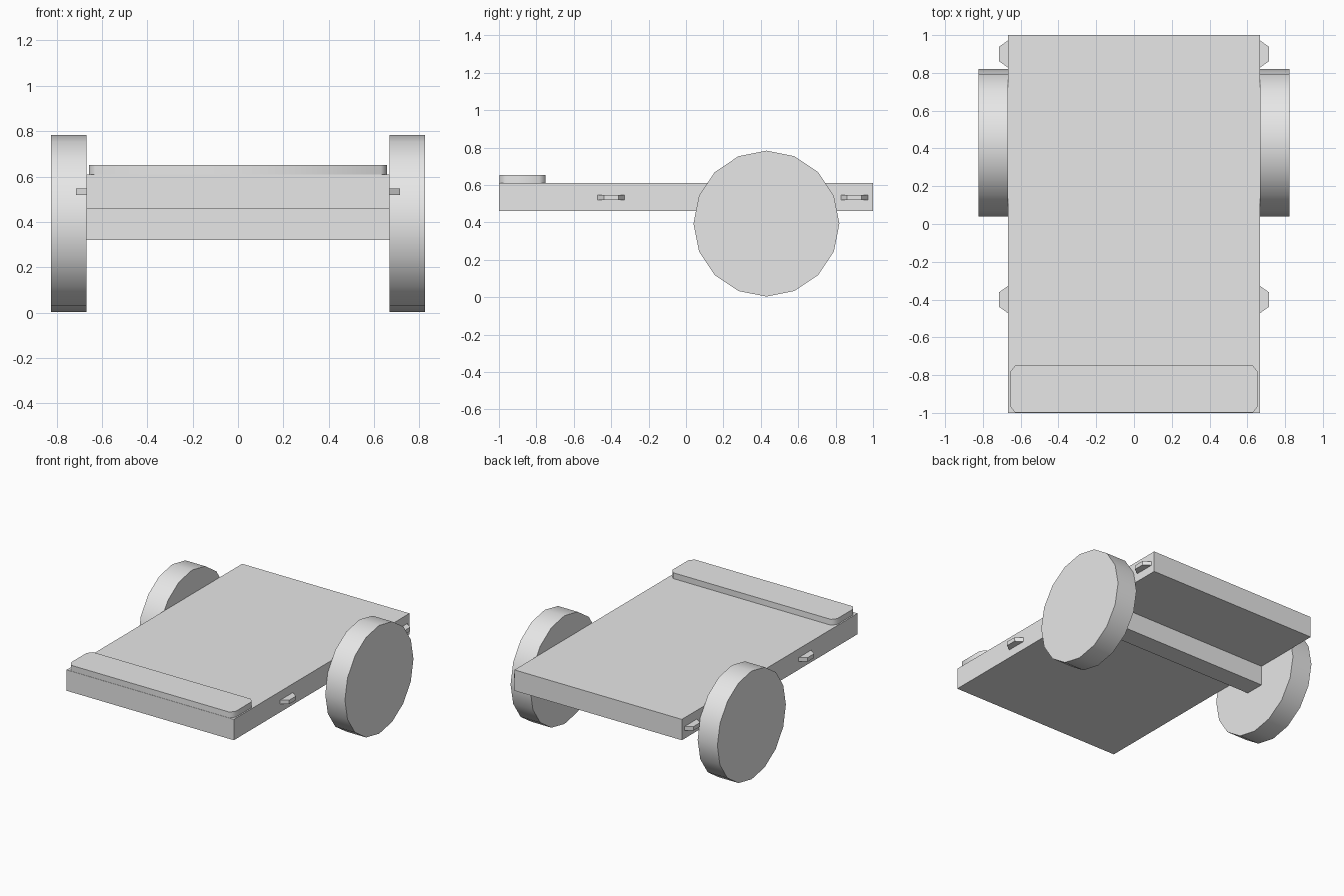
import bpy
import math

cube = bpy.data.objects.get("Cube")
if cube:
    bpy.data.objects.remove(cube, do_unlink=True)

GREY = (0.8, 0.8, 0.8, 1.0)
grey = bpy.data.materials.new("light_grey")
grey.use_nodes = True
grey.diffuse_color = GREY
grey.node_tree.nodes["Principled BSDF"].inputs["Base Color"].default_value = GREY


def prism(name, outline, z0, z1):
    """Extrude a counter-clockwise outline in the ground plane from z0 to z1."""
    n = len(outline)
    verts = [(x, y, z) for z in (z0, z1) for x, y in outline]
    faces = [tuple(reversed(range(n))), tuple(range(n, 2 * n))]
    faces += [(i, (i + 1) % n, (i + 1) % n + n, i + n) for i in range(n)]
    mesh = bpy.data.meshes.new(name)
    mesh.from_pydata(verts, [], faces)
    mesh.materials.append(grey)
    obj = bpy.data.objects.new(name, mesh)
    bpy.context.collection.objects.link(obj)
    return obj


def box(name, half_x, y0, y1, z0, z1):
    return prism(name, [(-half_x, y0), (half_x, y0), (half_x, y1), (-half_x, y1)], z0, z1)


def smooth(obj, degrees):
    bpy.ops.object.select_all(action="DESELECT")
    obj.select_set(True)
    bpy.context.view_layer.objects.active = obj
    bpy.ops.object.shade_smooth_by_angle(angle=math.radians(degrees))


HALF = 0.667      # half width of the deck
WHEEL_Y = 0.43
WHEEL_R = 0.39

# Flat deck and the square axle beam under it
box("deck", HALF, -1, 1, 0.46, 0.61)
box("axle_beam", HALF, WHEEL_Y - 0.07, WHEEL_Y + 0.07, 0.32, 0.46)

# Raised board with clipped corners across the front
bx, y0, y1, cx, cy = 0.657, -0.998, -0.75, 0.027, 0.035
board = prism("front_board", [
    (-bx + cx, y0), (bx - cx, y0), (bx, y0 + cy), (bx, y1 - cy),
    (bx - cx, y1), (-bx + cx, y1), (-bx, y1 - cy), (-bx, y0 + cy)], 0.61, 0.652)
smooth(board, 60)

for side, label in ((1, "left"), (-1, "right")):
    # Sixteen-sided wheel
    bpy.ops.mesh.primitive_cylinder_add(
        vertices=16, radius=WHEEL_R, depth=0.157,
        location=(side * (HALF + 0.0785), WHEEL_Y, WHEEL_R + 0.003),
        rotation=(0, math.pi / 2, 0))
    wheel = bpy.context.object
    wheel.name = label + "_wheel"
    wheel.data.materials.append(grey)
    smooth(wheel, 30)

    # Tapered tie-down lugs on the deck edge
    for y, place in ((-0.4, "front"), (0.9, "rear")):
        outline = [(HALF, y - 0.072), (0.715, y - 0.038),
                   (0.715, y + 0.038), (HALF, y + 0.072)]
        if side < 0:
            outline = [(-px, py) for px, py in reversed(outline)]
        prism(f"{label}_{place}_lug", outline, 0.518, 0.547)
